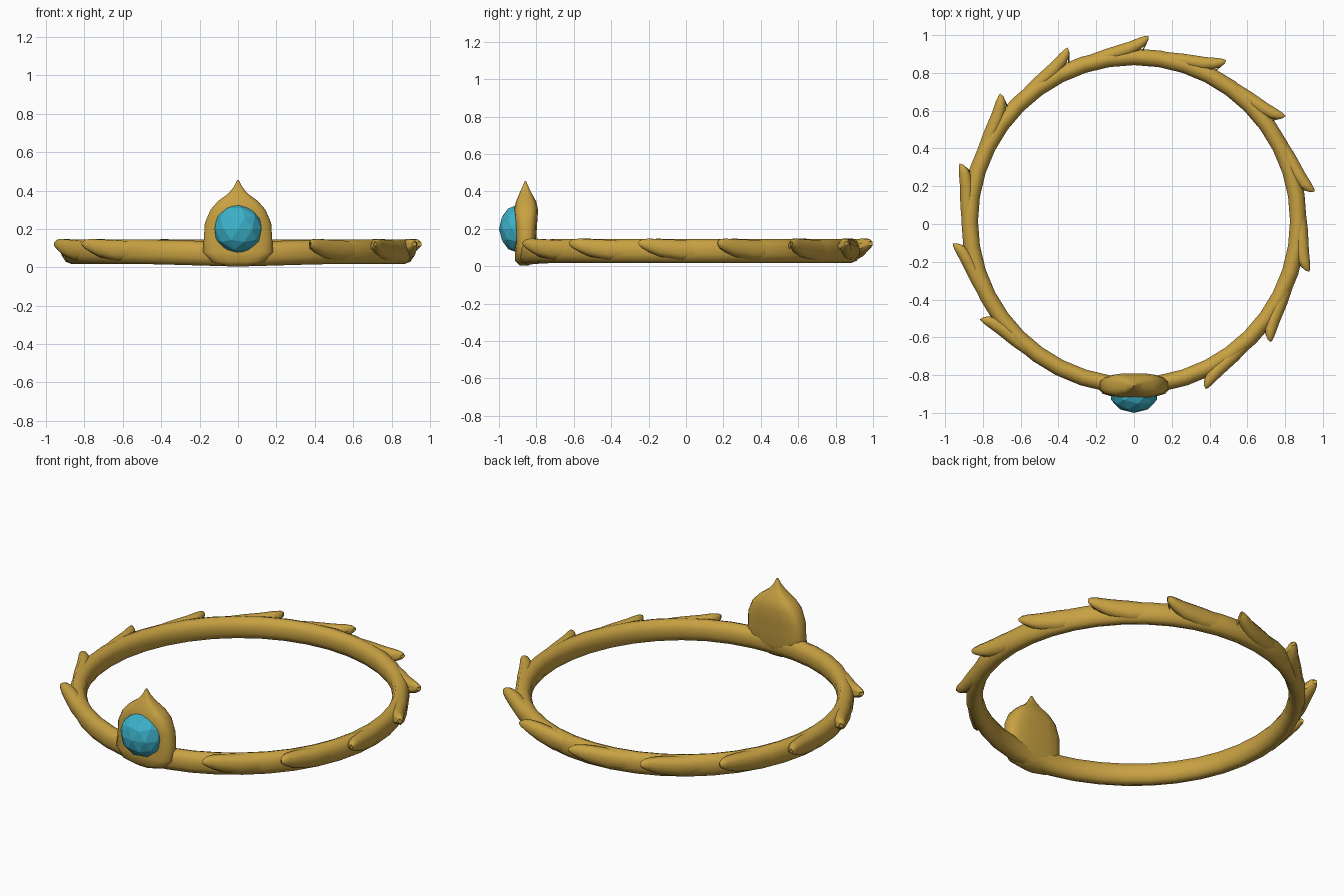
import bpy, bmesh, math
from mathutils import Vector

default = bpy.data.objects.get("Cube")
if default:
    bpy.data.objects.remove(default)

CENTRE_Y = 0.015


def make_material(name, rgb):
    mat = bpy.data.materials.new(name)
    mat.use_nodes = True
    mat.diffuse_color = (*rgb, 1)
    mat.node_tree.nodes["Principled BSDF"].inputs["Base Color"].default_value = (*rgb, 1)
    return mat


gold = make_material("gold", (0.58, 0.36, 0.055))
turquoise = make_material("turquoise", (0.045, 0.45, 0.60))


def finish(bm, name, mat, smooth=True, angle=40):
    bmesh.ops.recalc_face_normals(bm, faces=bm.faces)
    mesh = bpy.data.meshes.new(name)
    bm.to_mesh(mesh)
    bm.free()
    obj = bpy.data.objects.new(name, mesh)
    bpy.context.collection.objects.link(obj)
    mesh.materials.append(mat)
    if smooth:
        bpy.ops.object.select_all(action="DESELECT")
        obj.select_set(True)
        bpy.context.view_layer.objects.active = obj
        bpy.ops.object.shade_smooth_by_angle(angle=math.radians(angle))
    return obj


def loft(bm, sections, closed=False):
    """Skin a list of equal-length point loops."""
    loops = [[bm.verts.new(p) for p in s] for s in sections]
    n = len(loops[0])
    pairs = list(zip(loops, loops[1:]))
    if closed:
        pairs.append((loops[-1], loops[0]))
    else:
        bm.faces.new(loops[0])
        bm.faces.new(loops[-1])
    for a, b in pairs:
        for i in range(n):
            j = (i + 1) % n
            bm.faces.new((a[i], a[j], b[j], b[i]))


def oval(n, half_a, half_b, power=1.0):
    for i in range(n):
        t = math.tau * (i + 0.5) / n
        c, s = math.cos(t), math.sin(t)
        yield (half_a * math.copysign(abs(c) ** power, c),
               half_b * math.copysign(abs(s) ** power, s))


def polar_section(angle, radius, z, half_r, half_z, n=10, power=0.9):
    """Oval section standing across the band at the given angle."""
    return [Vector(((radius + dr) * math.cos(angle),
                    CENTRE_Y + (radius + dr) * math.sin(angle), z + dz))
            for dr, dz in oval(n, half_r, half_z, power)]


# Band, sagging a little beneath the setting
bm = bmesh.new()
sections = []
for i in range(40):
    a = math.tau * i / 40
    front = max(0, -math.sin(a)) ** 12
    sections.append(polar_section(a, 0.87, 0.082 - 0.012 * front, 0.046, 0.064))
loft(bm, sections, closed=True)
finish(bm, "band", gold, angle=60)

# Thorns, all sweeping the same way round
# columns: degrees behind tip, share of reach, centre z, radial half, vertical half
THORN = [(21, 0.0, 0.084, 0.038, 0.052),
         (13, 0.22, 0.086, 0.040, 0.058),
         (6, 0.55, 0.098, 0.040, 0.050),
         (2.5, 0.86, 0.112, 0.036, 0.038),
         (0.6, 1.0, 0.120, 0.027, 0.026),
         (-0.3, 1.0, 0.122, 0.012, 0.012)]
for k in range(12):
    tip = math.radians(-66.6 + 25.4 * k)
    reach = 0.968 + 0.017 * max(0, math.sin(tip))
    bm = bmesh.new()
    sections = []
    for back, share, z, hr, hz in THORN:
        outer = 0.912 + (reach - 0.912) * share
        sections.append(polar_section(tip + math.radians(back), outer - hr, z, hr, hz, 8))
    # the end turns back under the tip into the band
    sections.append(polar_section(tip + math.radians(1.5), 0.895, 0.10, 0.008, 0.015, 8))
    loft(bm, sections)
    finish(bm, f"thorn_{k + 1}", gold, angle=60)

# Pointed setting: z, half width, front y, back y
bm = bmesh.new()
SETTING = [(0.003, 0.05, -0.89, -0.84),
           (0.03, 0.14, -0.915, -0.815),
           (0.08, 0.185, -0.915, -0.805),
           (0.15, 0.180, -0.91, -0.80),
           (0.23, 0.175, -0.915, -0.795),
           (0.30, 0.145, -0.92, -0.79),
           (0.345, 0.105, -0.91, -0.80),
           (0.385, 0.050, -0.893, -0.822),
           (0.42, 0.021, -0.877, -0.84),
           (0.455, 0.004, -0.862, -0.855)]
sections = []
for z, half, y0, y1 in SETTING:
    mid, depth = (y0 + y1) / 2, (y1 - y0) / 2
    sections.append([Vector((x, mid + y, z)) for x, y in oval(16, half, depth, 0.6)])
loft(bm, sections)
finish(bm, "setting", gold, angle=50)

# Faceted gem
bm = bmesh.new()
bmesh.ops.create_icosphere(bm, subdivisions=2, radius=1)
for v in bm.verts:
    v.co = Vector((v.co.x * 0.128, v.co.y * 0.10 - 0.90, v.co.z * 0.128 + 0.20))
finish(bm, "gem", turquoise, smooth=False)
